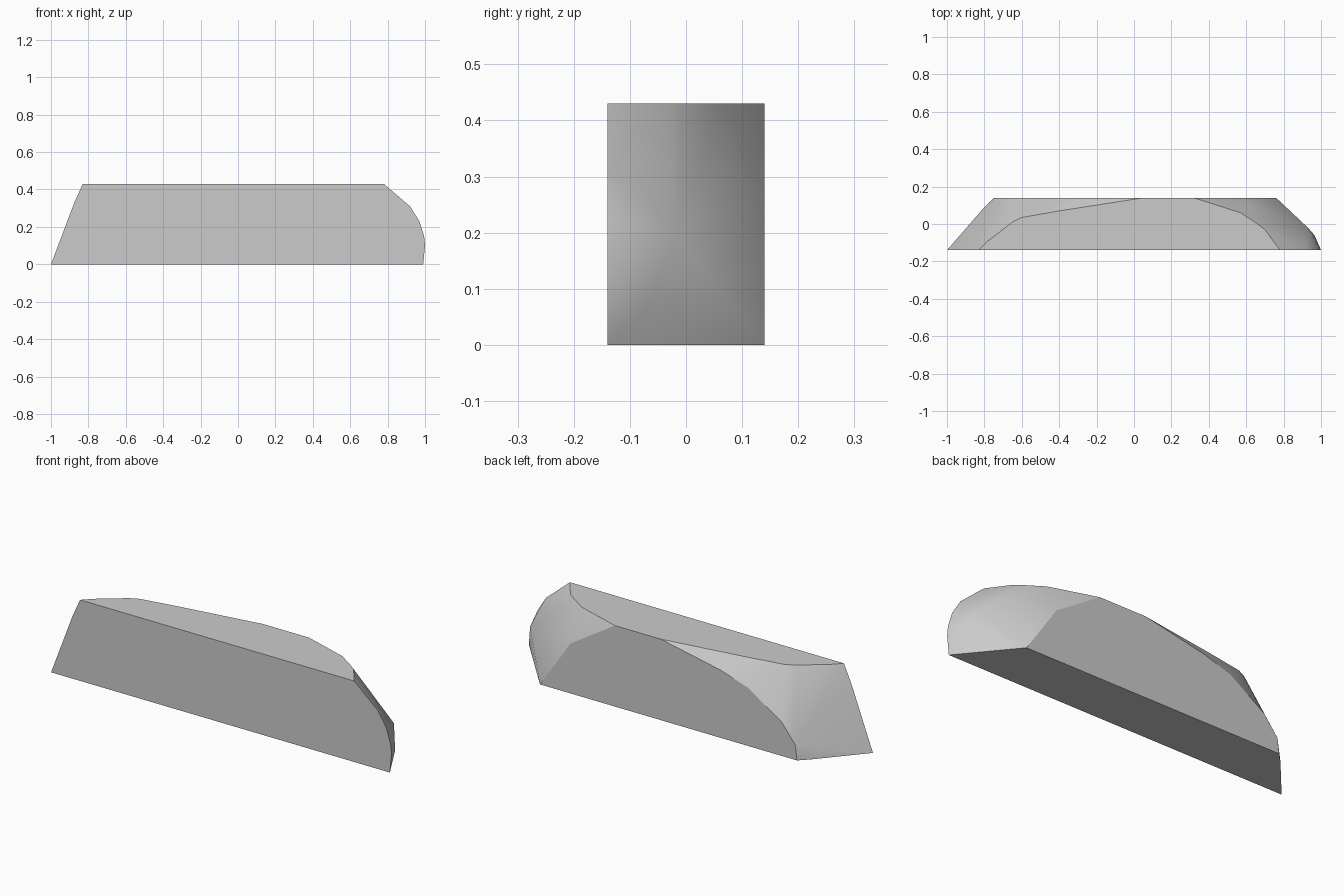
import bpy, bmesh, math

cube = bpy.data.objects.get("Cube")
if cube:
    bpy.data.objects.remove(cube, do_unlink=True)

HALF, TOP = 0.14, 0.43

# Outlines of the four flat sides
front = [(-1, 0), (-.875, .33), (-.83, TOP), (.78, TOP), (.92, .31),
         (.97, .23), (.995, .15), (1, .1), (.99, 0)]
back = [(-.75, 0), (-.74, .08), (-.66, .18), (-.46, .31), (-.3, .36),
        (.05, TOP), (.32, TOP), (.58, .265), (.76, 0)]
top = [(-.78, -.09), (-.65, .01), (-.6, .035), (-.4, .07),
       (.57, .06), (.66, 0), (.7, -.03)]
points = [(x, -HALF, z) for x, z in front]
points += [(x, HALF, z) for x, z in back]
points += [(x, y, TOP) for x, y in top]

# Worn corners on the rounded end and the slanted end
points += [(.62, .09, .335), (.93, -.02, .2), (.965, -.06, .08), (-.8, .09, 0)]

# Solid block wrapped around the outlines
bm = bmesh.new()
for p in points:
    bm.verts.new(p)
hull = bmesh.ops.convex_hull(bm, input=bm.verts)
loose = {g for g in hull["geom_interior"] + hull["geom_unused"]
         if isinstance(g, bmesh.types.BMVert)}
bmesh.ops.delete(bm, geom=list(loose), context='VERTS')
bmesh.ops.dissolve_limit(bm, angle_limit=math.radians(1),
                         verts=bm.verts, edges=bm.edges)
bmesh.ops.recalc_face_normals(bm, faces=bm.faces)
mesh = bpy.data.meshes.new("stone_block")
bm.to_mesh(mesh)
bm.free()

block = bpy.data.objects.new("stone_block", mesh)
bpy.context.collection.objects.link(block)

# Plain grey stone
stone = bpy.data.materials.new("grey_stone")
stone.use_nodes = True
grey = (.6, .6, .6, 1)
stone.diffuse_color = grey
stone.node_tree.nodes["Principled BSDF"].inputs["Base Color"].default_value = grey
mesh.materials.append(stone)

# Soft worn ends, crisp edges around the flat sides
bpy.context.view_layer.objects.active = block
block.select_set(True)
bpy.ops.object.shade_smooth_by_angle(angle=math.radians(30))
